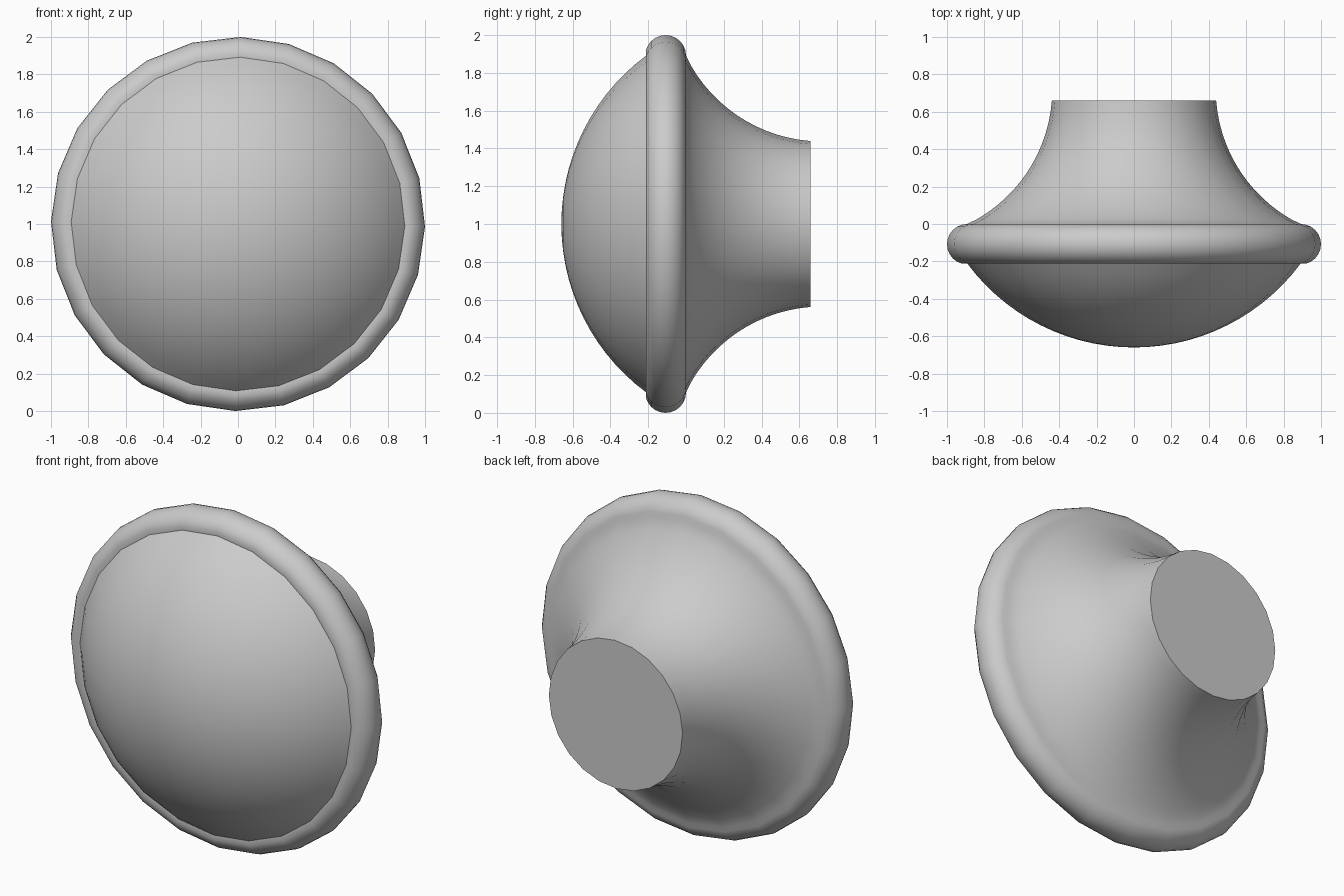
import bpy
import bmesh
from math import radians, cos, sin, tau, asin, atan2
from mathutils import Matrix

if "Cube" in bpy.data.objects:
    bpy.data.objects.remove(bpy.data.objects["Cube"], do_unlink=True)

SIDES = 24

grey = bpy.data.materials.new("soft grey")
grey.use_nodes = True
colour = (0.6, 0.6, 0.6, 1)
grey.diffuse_color = colour
grey.node_tree.nodes["Principled BSDF"].inputs["Base Color"].default_value = colour


def arc(y, r, radius, start, end, steps):
    """Profile points (y, r) along a circular arc."""
    angles = [start + (end - start) * i / steps for i in range(steps + 1)]
    return [(y + radius * cos(a), r + radius * sin(a)) for a in angles]


# Domed face, rounded rim and flared neck as one continuous profile
dome = arc(0.45, 0, 1.11, radians(180), radians(180) - asin(0.892 / 1.11), 14)
rim = arc(-0.108, 0.892, 0.108, radians(180), 0, 12)
rim = arc(-0.108, 0.892, 0.108, radians(180), 0, 12)
neck = arc(0.72, 1.237, 0.8, atan2(-0.347, -0.72) % tau, atan2(-0.797, -0.06) % tau, 14)
profile = dome + rim[1:] + neck[1:] + [(0.66, 0)]

# Revolve the profile about the front-to-back axis
bm = bmesh.new()
verts = [bm.verts.new((0, y, r)) for y, r in profile]
edges = [bm.edges.new(pair) for pair in zip(verts, verts[1:])]
bmesh.ops.spin(bm, geom=verts + edges, cent=(0, 0, 0), axis=(0, 1, 0),
               angle=tau, steps=SIDES, use_duplicate=False)
bmesh.ops.remove_doubles(bm, verts=bm.verts, dist=0.0005)
bmesh.ops.recalc_face_normals(bm, faces=bm.faces)
bmesh.ops.transform(bm, matrix=Matrix.Translation((0, 0, 1)) @ Matrix.Rotation(radians(0.8), 4, "Y"),
                    verts=bm.verts)

mesh = bpy.data.meshes.new("knob")
bm.to_mesh(mesh)
bm.free()
mesh.materials.append(grey)
knob = bpy.data.objects.new("knob", mesh)
bpy.context.collection.objects.link(knob)

# Smooth curves, with crisp seams at the face and the flat back
bpy.ops.object.select_all(action="DESELECT")
knob.select_set(True)
bpy.context.view_layer.objects.active = knob
bpy.ops.object.shade_smooth_by_angle(angle=radians(35))
